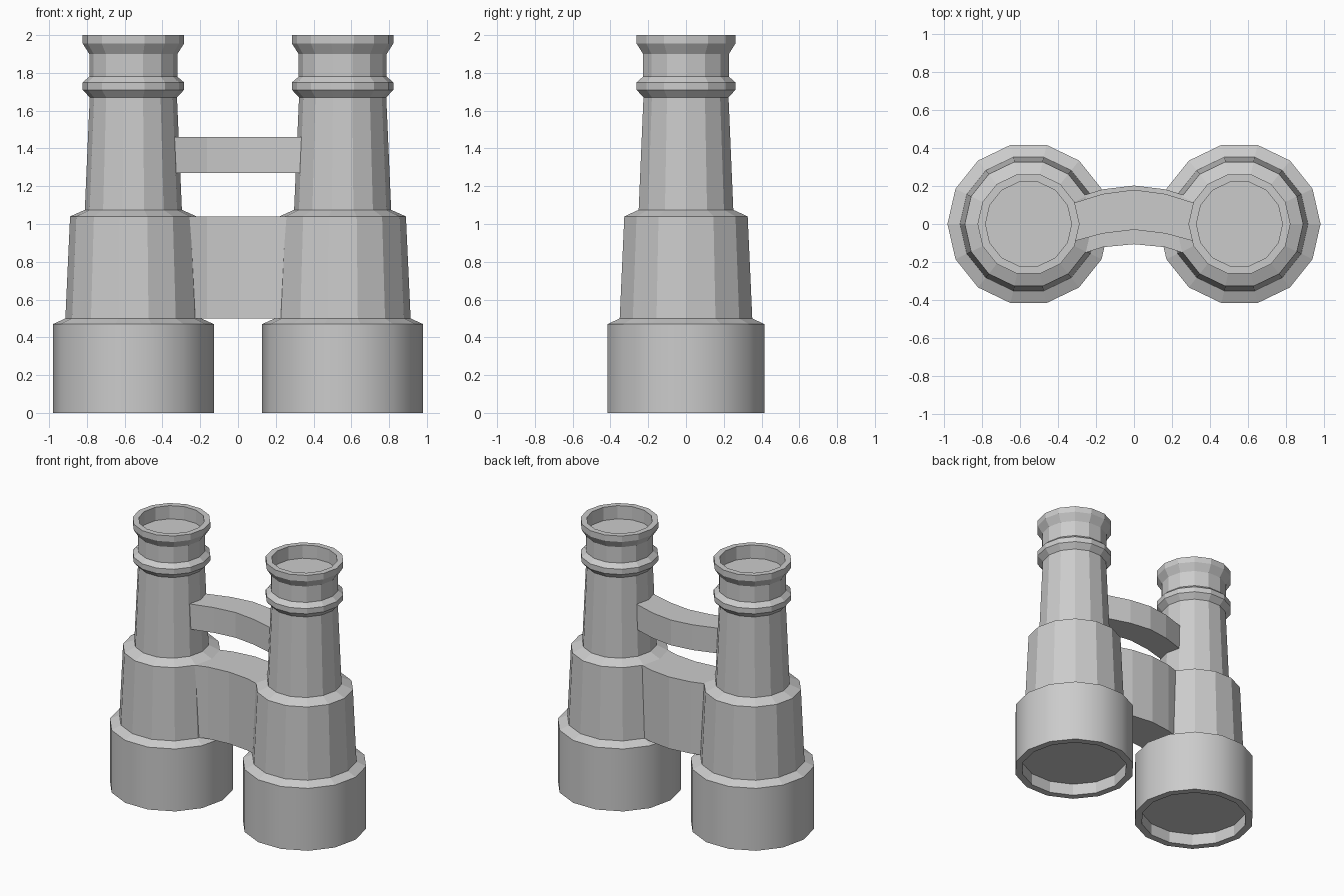
import bpy, bmesh, math

if "Cube" in bpy.data.objects:
    bpy.data.objects.remove(bpy.data.objects["Cube"])

SIDES = 14
CX = 0.554


def finish(name, bm):
    bmesh.ops.recalc_face_normals(bm, faces=bm.faces)
    me = bpy.data.meshes.new(name)
    bm.to_mesh(me)
    bm.free()
    ob = bpy.data.objects.new(name, me)
    bpy.context.collection.objects.link(ob)
    return ob


def lathe(name, profile, smooth_rows=()):
    """Turn (radius, z) points about x = CX; both ends are capped."""
    bm = bmesh.new()
    rings = []
    for r, z in profile:
        rings.append([bm.verts.new((CX + r * math.cos(2 * math.pi * i / SIDES),
                                    r * math.sin(2 * math.pi * i / SIDES), z))
                      for i in range(SIDES)])
    for row, (a, b) in enumerate(zip(rings, rings[1:])):
        for i in range(SIDES):
            j = (i + 1) % SIDES
            f = bm.faces.new((a[i], a[j], b[j], b[i]))
            f.smooth = row in smooth_rows
    bm.faces.new(rings[0])
    bm.faces.new(rings[-1])
    # keep the rims of the smooth bands crisp
    for e in bm.edges:
        if abs(e.verts[0].co.z - e.verts[1].co.z) < 1e-5:
            e.smooth = False
    return finish(name, bm)


def bridge(name, z0, z1, back, front):
    """Bowed strap between the barrels; ends are open inside the barrels."""
    bm = bmesh.new()
    sections = [[bm.verts.new(p) for p in
                 ((xf, yf, z0), (xb, yb, z0), (xb, yb, z1), (xf, yf, z1))]
                for (xb, yb), (xf, yf) in zip(back, front)]
    for a, b in zip(sections, sections[1:]):
        for i in range(4):
            j = (i + 1) % 4
            bm.faces.new((a[i], a[j], b[j], b[i]))
    return finish(name, bm)


def symmetric(half):
    return [(-x, y) for x, y in half] + [(x, y) for x, y in reversed(half[:-1])]


# Barrel: objective recess, hood, tapered body, ring, eyepiece, eyepiece recess
barrel = lathe("barrels", [
    (0.375, 0.09), (0.375, 0.0), (0.426, 0.0), (0.426, 0.47),
    (0.36, 0.50), (0.335, 1.04), (0.257, 1.075), (0.231, 1.67),
    (0.268, 1.71), (0.268, 1.75), (0.233, 1.78), (0.233, 1.90),
    (0.268, 1.955), (0.268, 2.0), (0.226, 2.0), (0.226, 1.90)],
    smooth_rows=(2,))
mirror = barrel.modifiers.new("mirror", 'MIRROR')
mirror.use_axis = (True, False, False)
mirror.use_mirror_merge = False

# Bridges, bowed toward the back
bridge("upper_bridge", 1.27, 1.46,
       symmetric([(0.35, 0.10), (0.165, 0.158), (0.0, 0.18)]),
       symmetric([(0.35, -0.10), (0.165, -0.05), (0.0, -0.03)]))
bridge("lower_bridge", 0.50, 1.04,
       symmetric([(0.30, 0.14), (0.165, 0.182), (0.0, 0.202)]),
       symmetric([(0.30, -0.165), (0.165, -0.122), (0.0, -0.106)]))
